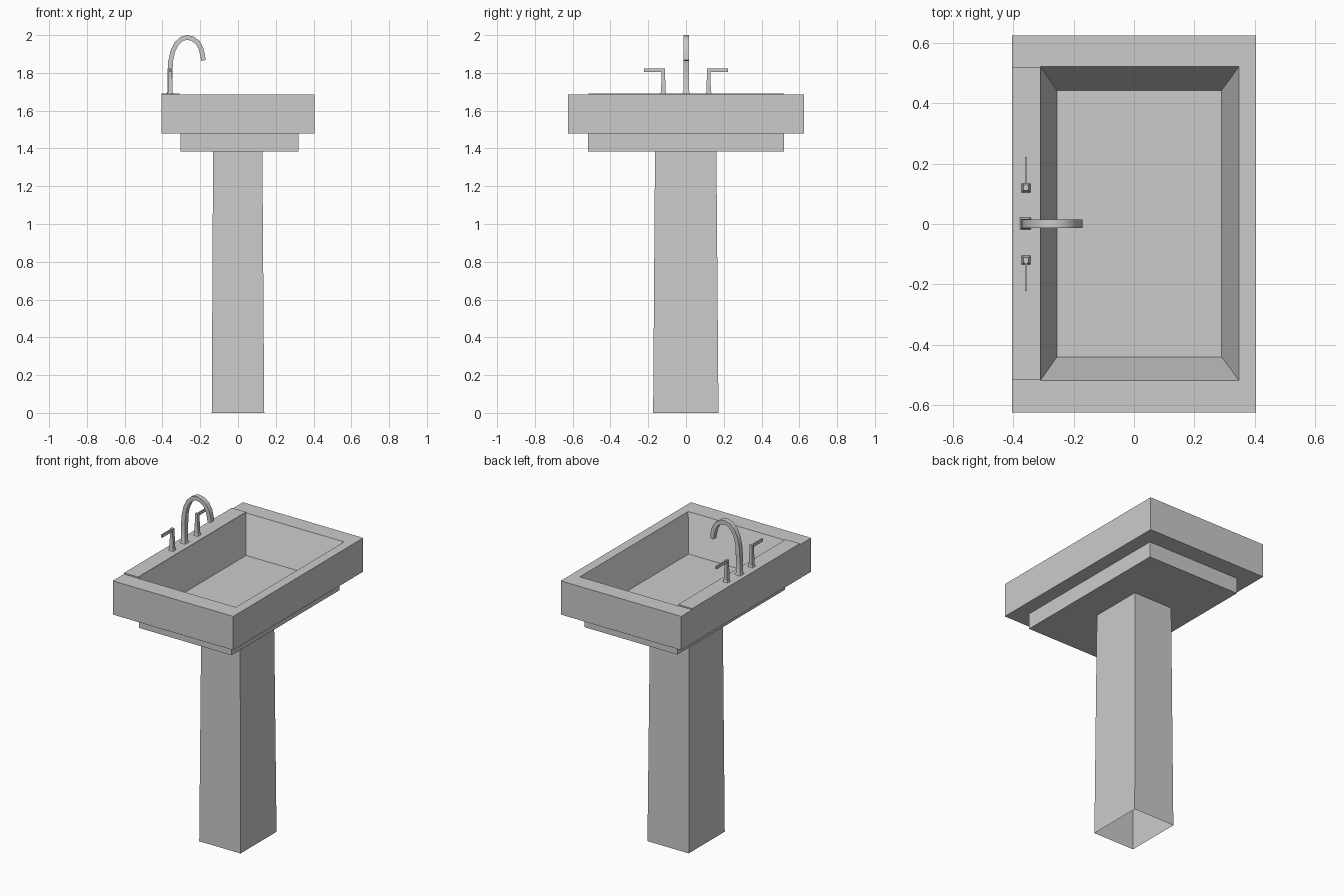
import bpy
from mathutils import Vector

if "Cube" in bpy.data.objects:
    bpy.data.objects.remove(bpy.data.objects["Cube"])


def make_object(name, verts, faces):
    mesh = bpy.data.meshes.new(name)
    mesh.from_pydata(verts, [], faces)
    mesh.update()
    obj = bpy.data.objects.new(name, mesh)
    bpy.context.collection.objects.link(obj)
    return obj


def loft(name, rings, cap_start=True, cap_end=True):
    """Skin a sequence of four-cornered rings."""
    verts = [p for ring in rings for p in ring]
    faces = []
    for r in range(len(rings) - 1):
        a, b = r * 4, r * 4 + 4
        for i in range(4):
            j = (i + 1) % 4
            faces.append((a + i, a + j, b + j, b + i))
    if cap_start:
        faces.append((3, 2, 1, 0))
    if cap_end:
        n = len(verts) - 4
        faces.append((n, n + 1, n + 2, n + 3))
    return make_object(name, verts, faces)


def rect(x0, x1, y0, y1, z):
    return [(x0, y0, z), (x1, y0, z), (x1, y1, z), (x0, y1, z)]


# Basin: one skin from the underside step, over the rim, down into the bowl
loft("basin", [
    rect(-.305, .32, -.518, .518, 1.385),
    rect(-.305, .32, -.518, .518, 1.48),
    rect(-.405, .405, -.625, .625, 1.48),
    rect(-.405, .405, -.625, .625, 1.685),
    rect(-.31, .348, -.518, .522, 1.685),
    rect(-.255, .29, -.44, .442, 1.472),
])

# Raised faucet deck
loft("faucet_deck", [rect(-.405, -.31, -.517, .519, z) for z in (1.685, 1.692)])

# Tapered hollow pedestal, open below
loft("pedestal", [
    rect(-.139, .139, -.174, .172, 0),
    rect(-.132, .129, -.164, .161, 1.385),
], cap_start=False, cap_end=False)

# Gooseneck spout: square section swept along a path in the xz plane
path = [Vector(p) for p in [
    (-.36, 1.692), (-.36, 1.702), (-.36, 1.80), (-.357, 1.86), (-.346, 1.912),
    (-.326, 1.954), (-.30, 1.979), (-.27, 1.988), (-.24, 1.981),
    (-.214, 1.962), (-.197, 1.932), (-.188, 1.897), (-.183, 1.866)]]
rings = []
for i, p in enumerate(path):
    t = (path[min(i + 1, len(path) - 1)] - path[max(i - 1, 0)]).normalized()
    n = Vector((t.y, -t.x))
    h = .018 if i == 0 else .0135 if i < 3 else .0125
    a, b = p - n * h, p + n * h
    w = h + .002
    rings.append([(a.x, .001 - w, a.y), (b.x, .001 - w, b.y),
                  (b.x, .001 + w, b.y), (a.x, .001 + w, a.y)])
spout = loft("spout", rings)
bpy.context.view_layer.objects.active = spout
spout.select_set(True)
bpy.ops.object.shade_smooth_by_angle()

# Pair of lever handles
for side, label in ((1, "left"), (-1, "right")):
    cx, cy = -.358, .12 * side
    loft(label + "_handle_post", [
        rect(cx - h, cx + h, cy - h, cy + h, z)
        for z, h in ((1.692, .015), (1.70, .012), (1.80, .009), (1.824, .009))])
    y0, y1 = sorted((.113 * side, .222 * side))
    loft(label + "_handle_lever",
         [rect(cx - .004, cx + .004, y0, y1, z) for z in (1.806, 1.824)])
